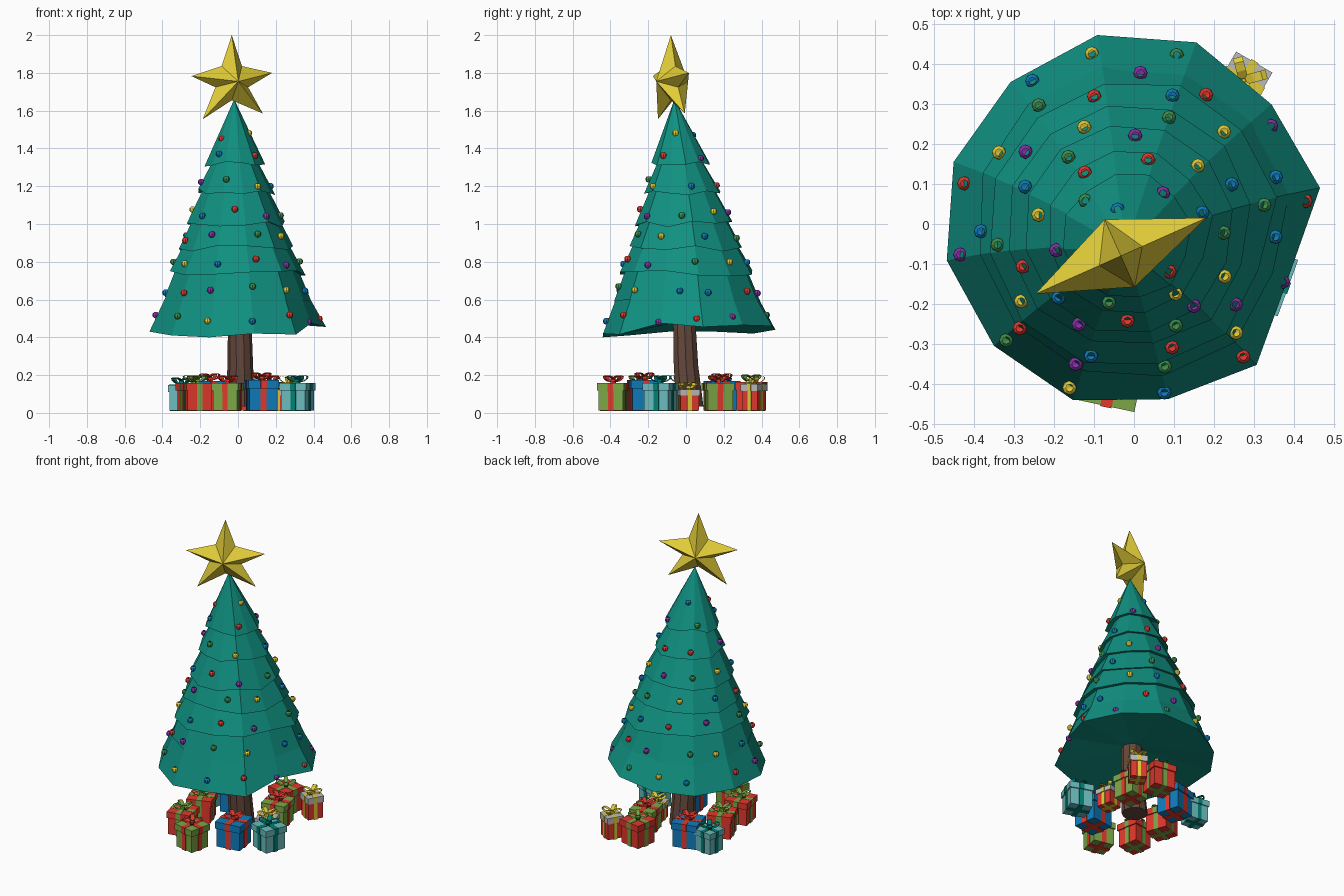
import bpy, bmesh, random
from math import sin, cos, pi, radians
from mathutils import Matrix, Vector

if "Cube" in bpy.data.objects:
    bpy.data.objects.remove(bpy.data.objects["Cube"])

random.seed(4)
COLS = {'teal': (.005, .28, .22), 'brown': (.13, .065, .045), 'gold': (.75, .6, .04),
        'red': (.75, .04, .025), 'green': (.2, .38, .06), 'blue': (.005, .2, .5),
        'light_teal': (.15, .5, .52), 'grey': (.5, .5, .5), 'purple': (.25, .03, .4),
        'dark_green': (.05, .27, .07), 'pine': (.0, .22, .18)}
MATS = {}
for n, c in COLS.items():
    MATS[n] = bpy.data.materials.new(n)
    MATS[n].diffuse_color = (*c, 1)


def finish(bm, name, *mats, recalc=True):
    if recalc:
        bmesh.ops.recalc_face_normals(bm, faces=bm.faces)
    me = bpy.data.meshes.new(name)
    bm.to_mesh(me)
    bm.free()
    for m in mats:
        me.materials.append(MATS[m])
    ob = bpy.data.objects.new(name, me)
    bpy.context.collection.objects.link(ob)
    return ob


def bridge(bm, a, b):
    n = len(a)
    for i in range(n):
        bm.faces.new((a[i], a[(i + 1) % n], b[(i + 1) % n], b[i]))


def fan(bm, ring, tip):
    v = bm.verts.new(tip)
    for i in range(len(ring)):
        bm.faces.new((ring[i], ring[(i + 1) % len(ring)], v))


def axis(z):
    t = max(0, (z - .43) / 1.22)
    return Vector((-.02 * t, -.06 * t * t, z))


# Uneven twelve-sided outline shared by the tiers
RIM_R = [1, .962, 1.013, 1.015, .992, 1.006, 1.006, .979, .983, .941, .985, .863]
RIM_Z = [.455, .465, .46, .44, .42, .43, .43, .41, .40, .42, .415, .475]


def polar(k, r, uneven):
    a = radians(11 + 30 * k)
    r *= 1 + (RIM_R[k % 12] - 1) * uneven
    return Vector((r * cos(a), r * sin(a), 0))


# Trunk, slightly leaning
bm = bmesh.new()
rings = [[bm.verts.new((x + r * cos(2 * pi * i / 10), y + r * sin(2 * pi * i / 10), z)) for i in range(10)]
         for x, y, z, r in [(.012, .02, .035, .076), (.012, 0, .25, .068), (.008, -.012, .56, .06)]]
bridge(bm, rings[0], rings[1])
bridge(bm, rings[1], rings[2])
bm.faces.new(rings[0])
bm.faces.new(rings[2])
finish(bm, 'trunk', 'brown')

# Foliage tiers: skirts with uneven rims
TIERS = [(.43, .475), (.6, .395), (.74, .365), (.87, .31), (1.0, .267), (1.17, .207), (1.32, .16)]
for t, (z, r) in enumerate(TIERS):
    bm = bmesh.new()
    low = []
    for k in range(12):
        dz = RIM_Z[k] - .43 if t == 0 else random.uniform(-.018, .018)
        low.append(bm.verts.new(axis(z + dz) + polar(k, r - .38 * dz * (t > 0), .5 if t else 1)))
    if t < len(TIERS) - 1:
        z2 = TIERS[t + 1][0] + .03
        top = [bm.verts.new(axis(z2) + polar(k, (1.65 - z2) * .37, .5)) for k in range(12)]
        bridge(bm, low, top)
        fan(bm, top, axis(z2))
    else:
        fan(bm, low, axis(1.66))
    fan(bm, low, axis(z + .06))
    finish(bm, 'foliage_tier_%d' % (t + 1), 'teal')

# Five-pointed faceted star, turned 24 degrees
bm = bmesh.new()
tips = [(0, .245), (-.234, .028), (-.168, -.2), (.18, -.17), (.234, .045)]
star = []
for i, p in enumerate(tips):
    a = pi / 2 + 2 * pi * (i + .5) / 5
    star.append(bm.verts.new((p[0], 0, p[1])))
    star.append(bm.verts.new((.1 * cos(a), 0, .1 * sin(a))))
fan(bm, star, (0, -.085, 0))
fan(bm, star, (0, .1, 0))
ob = finish(bm, 'star', 'gold')
ob.matrix_world = Matrix.Translation((-.033, -.08, 1.755)) @ Matrix.Rotation(radians(24), 4, 'Z')

# Ball ornaments in rows, open at the top
ROWS = [(.5, .447, 12), (.65, .385, 11), (.8, .342, 10), (.93, .29, 8), (1.06, .245, 8),
        (1.22, .188, 6), (1.36, .143, 4), (1.47, .085, 3)]
BALLS = ['red', 'gold', 'purple', 'blue', 'dark_green']
count = 0
for row, (z, r, n) in enumerate(ROWS):
    for i in range(n):
        s = (12 * (i + .4 * row) / n + random.uniform(-.2, .2)) % 12
        k, f = int(s) % 12, s % 1
        uneven = .5 if row else .85
        bm = bmesh.new()
        bmesh.ops.create_uvsphere(bm, u_segments=8, v_segments=6, radius=.018)
        bmesh.ops.delete(bm, geom=[max(bm.verts, key=lambda v: v.co.z)], context='VERTS')
        ob = finish(bm, 'ornament_%d' % count, BALLS[(i * 2 + row * 3) % 5], recalc=False)
        dz = random.uniform(-.02, .02)
        rr = r - .38 * dz
        ob.location = axis(z + dz) + polar(k, rr, uneven).lerp(polar(k + 1, rr, uneven), f)
        count += 1


def box(bm, size, loc, mi):
    m = Matrix.Translation(loc) @ Matrix.Diagonal((*size, 1))
    for v in bmesh.ops.create_cube(bm, size=1, matrix=m)['verts']:
        for f in v.link_faces:
            f.material_index = mi


# Presents: box, lid, crossed ribbon and bow
def present(name, x, y, w, h, rot, paper, ribbon, lid=None):
    bm = bmesh.new()
    body = w * .9
    box(bm, (body, body, h * .75), (0, 0, h * .375), 0)
    box(bm, (w, w, h * .27), (0, 0, h * .865), 2)
    rw = w * .2
    for s in (1, 0):
        lower, upper = body + .006, w + .006
        hb = h * .75 + .003
        box(bm, (rw, lower, hb) if s else (lower, rw, hb), (0, 0, h * .375 - .0015), 1)
        box(bm, (rw, upper, h * .28) if s else (upper, rw, h * .28), (0, 0, h * .87), 1)
    box(bm, (.024, .024, .02), (0, 0, h + .01), 1)
    for k in range(4):
        turn = Matrix.Rotation(pi / 4 + k * pi / 2, 4, 'Z') @ Matrix.Rotation(-.4, 4, 'Y')
        sides = []
        for side in (-.012, .012):
            sides.append([bm.verts.new(turn @ Vector((.032 * (1 - cos(a)), side, .014 * sin(a)))
                          + Vector((0, 0, h + .01))) for a in [2 * pi * j / 8 for j in range(8)]])
        old = set(bm.faces)
        bridge(bm, sides[0], sides[1])
        for f in set(bm.faces) - old:
            f.material_index = 1
    ob = finish(bm, name, paper, ribbon, lid or paper)
    ob.location = (x, y, .013)
    ob.rotation_euler.z = radians(rot)


PRESENTS = [(-.055, -.385, .145, .145, -12, 'green', 'red'), (-.215, -.25, .145, .145, 10, 'red', 'green'),
            (.125, -.22, .165, .16, 8, 'blue', 'red'), (.315, -.135, .15, .145, -20, 'light_teal', 'pine'),
            (.2, .01, .11, .11, 12, 'red', 'gold', 'grey'), (.165, .17, .15, .145, 10, 'green', 'red'),
            (.1, .345, .15, .15, -10, 'red', 'green'), (.275, .36, .105, .14, -30, 'red', 'gold', 'grey'),
            (-.15, .19, .16, .155, 15, 'blue', 'red'), (-.3, .19, .125, .135, -8, 'light_teal', 'pine'),
            (-.235, -.03, .15, .145, 20, 'red', 'green')]
for i, p in enumerate(PRESENTS):
    present('present_%d' % (i + 1), *p)

for m in bpy.data.materials:
    if m.users and not m.is_grease_pencil:
        m.use_nodes = True
        m.node_tree.nodes["Principled BSDF"].inputs["Base Color"].default_value = m.diffuse_color
